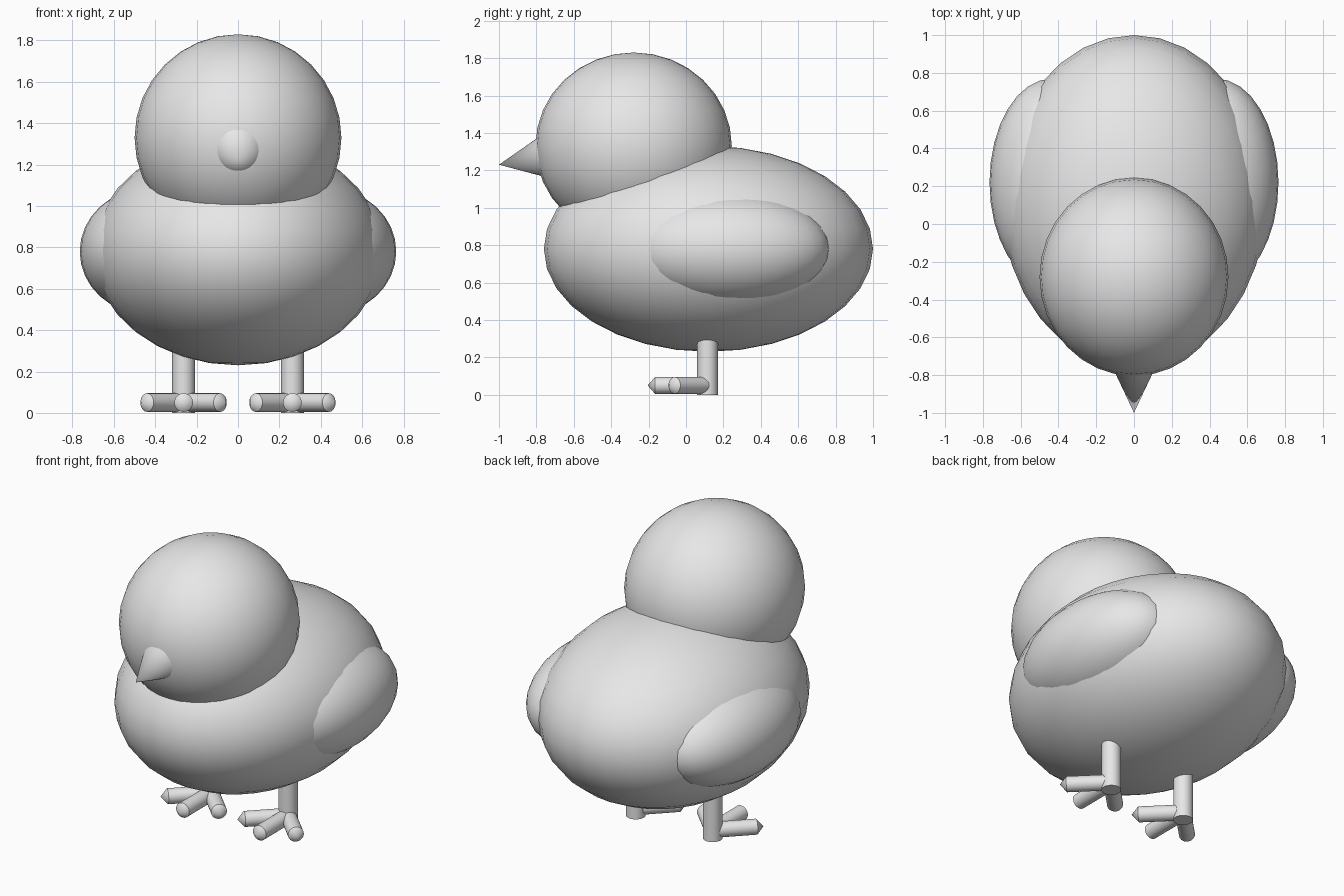
import bpy, bmesh, math
from mathutils import Vector, Matrix

if "Cube" in bpy.data.objects:
    bpy.data.objects.remove(bpy.data.objects["Cube"])

grey = bpy.data.materials.new("soft_grey")
grey.diffuse_color = (0.8, 0.8, 0.8, 1)
grey.use_nodes = True
grey.node_tree.nodes["Principled BSDF"].inputs["Base Color"].default_value = grey.diffuse_color


def make_object(name, bm, smooth_angle=40):
    """Turn a bmesh into a shaded, coloured object."""
    mesh = bpy.data.meshes.new(name)
    bm.to_mesh(mesh)
    bm.free()
    mesh.materials.append(grey)
    obj = bpy.data.objects.new(name, mesh)
    bpy.context.collection.objects.link(obj)
    bpy.ops.object.select_all(action='DESELECT')
    obj.select_set(True)
    bpy.context.view_layer.objects.active = obj
    bpy.ops.object.shade_smooth_by_angle(angle=math.radians(smooth_angle))
    return obj


def ellipsoid(name, center, radii):
    bm = bmesh.new()
    matrix = Matrix.Translation(center) @ Matrix.Diagonal((*radii, 1))
    bmesh.ops.create_uvsphere(bm, u_segments=32, v_segments=16, radius=1, matrix=matrix)
    return make_object(name, bm)


def add_cone(bm, start, end, r1, r2, segments=32):
    """Cylinder or cone running from start to end."""
    start, end = Vector(start), Vector(end)
    axis = end - start
    turn = axis.to_track_quat('Z', 'Y').to_matrix().to_4x4()
    bmesh.ops.create_cone(bm, cap_ends=True, segments=segments, radius1=r1, radius2=r2,
                          depth=axis.length,
                          matrix=Matrix.Translation((start + end) / 2) @ turn)


# Body and head
ellipsoid("body", (0, 0.12, 0.78), (0.70, 0.88, 0.55))
ellipsoid("head", (0, -0.28, 1.33), (0.50, 0.525, 0.50))

# Beak, drooping slightly, with its base buried in the head
tip = Vector((0, -1.0, 1.23))
tilt = math.radians(10)
base = tip + 0.35 * Vector((0, math.cos(tilt), math.sin(tilt)))
bm = bmesh.new()
add_cone(bm, base, tip, 0.162, 0)
make_object("beak", bm)

for side, label in ((-1, "left"), (1, "right")):
    # Wing
    ellipsoid(f"{label}_wing", (side * 0.435, 0.22, 0.78), (0.33, 0.55, 0.305))

    # Leg
    x, y = side * 0.263, 0.115
    bm = bmesh.new()
    add_cone(bm, (x, y, 0), (x, y, 0.42), 0.055, 0.055)
    make_object(f"{label}_leg", bm)

    # Three toes with pointed tips
    for toe, angle, length in (("inner", -45, 0.25), ("middle", 0, 0.28), ("outer", 45, 0.25)):
        a = math.radians(angle) * side
        direction = Vector((math.sin(a), -math.cos(a), 0))
        start = Vector((x, y, 0.05))
        knuckle = start + direction * length
        bm = bmesh.new()
        add_cone(bm, start, knuckle, 0.045, 0.045)
        add_cone(bm, knuckle, knuckle + direction * 0.04, 0.045, 0)
        make_object(f"{label}_{toe}_toe", bm)
